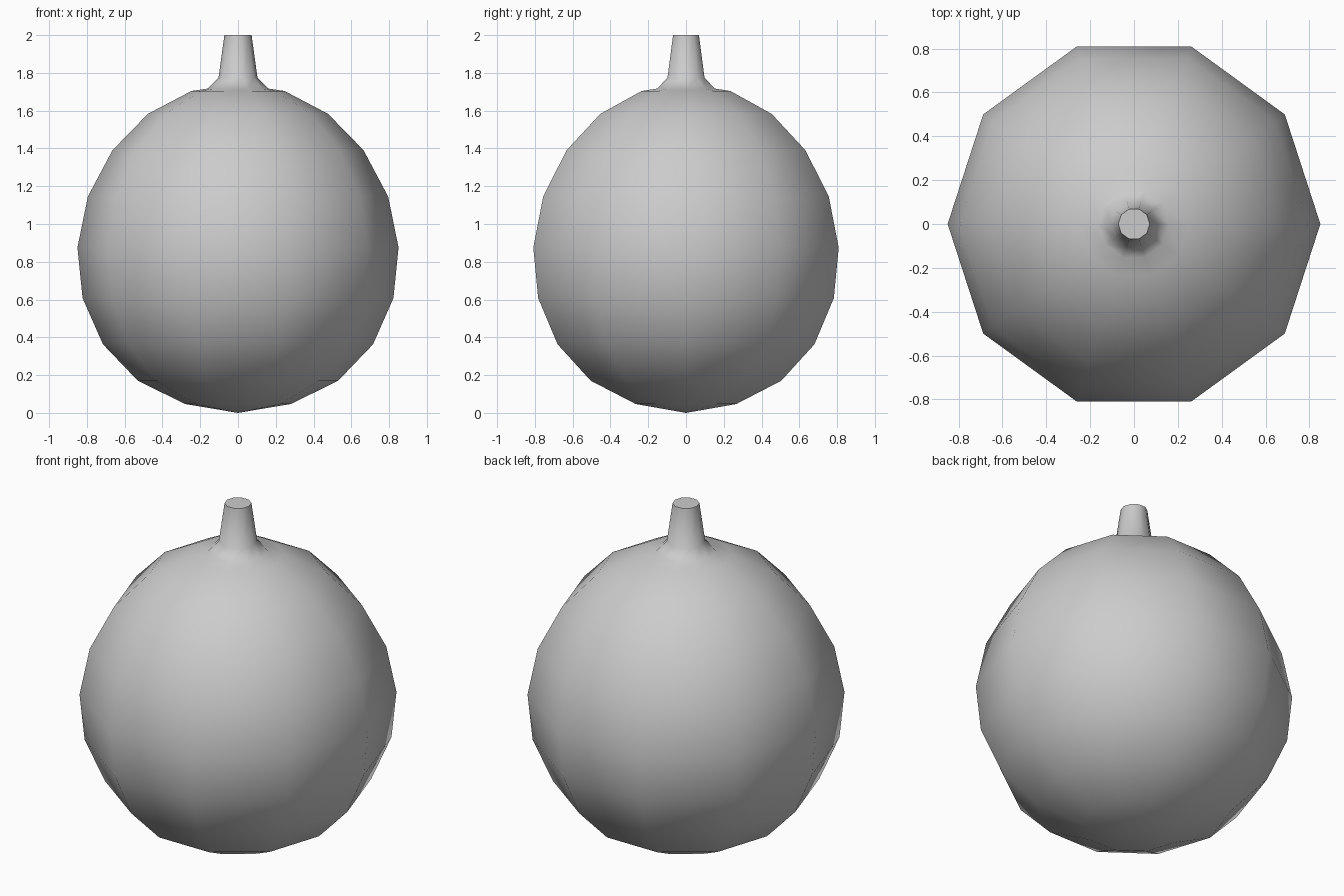
import bpy, bmesh, math

if "Cube" in bpy.data.objects:
    bpy.data.objects.remove(bpy.data.objects["Cube"])

SIDES = 10


def lathe(name, profile):
    """Revolve (radius, z) points about z; the lower end closes to a point, the upper end gets a flat cap."""
    bm = bmesh.new()
    tip = bm.verts.new((0, 0, profile[0][1]))
    rings = []
    for r, z in profile[1:]:
        rings.append([bm.verts.new((r * math.cos(2 * math.pi * i / SIDES),
                                    r * math.sin(2 * math.pi * i / SIDES), z))
                      for i in range(SIDES)])
    for i in range(SIDES):
        j = (i + 1) % SIDES
        bm.faces.new((tip, rings[0][j], rings[0][i]))
        for a, b in zip(rings, rings[1:]):
            bm.faces.new((a[i], a[j], b[j], b[i]))
    cap = bm.faces.new(rings[-1])
    for f in bm.faces:
        f.smooth = f is not cap
    for e in cap.edges:
        e.smooth = False
    bmesh.ops.recalc_face_normals(bm, faces=bm.faces[:])
    mesh = bpy.data.meshes.new(name)
    bm.to_mesh(mesh)
    bm.free()
    obj = bpy.data.objects.new(name, mesh)
    bpy.context.collection.objects.link(obj)
    return obj


# Round body from the bottom tip to the shoulder
body = [(0, 0), (0.28, 0.047), (0.53, 0.17), (0.715, 0.363), (0.823, 0.608),
        (0.85, 0.875), (0.795, 1.145), (0.665, 1.39), (0.477, 1.583), (0.247, 1.704)]

# Flared, tapering stem blended into the body
stem = [(0.16, 1.717), (0.103, 1.775), (0.072, 2.0)]

lathe("round_body_with_stem", body + stem)
